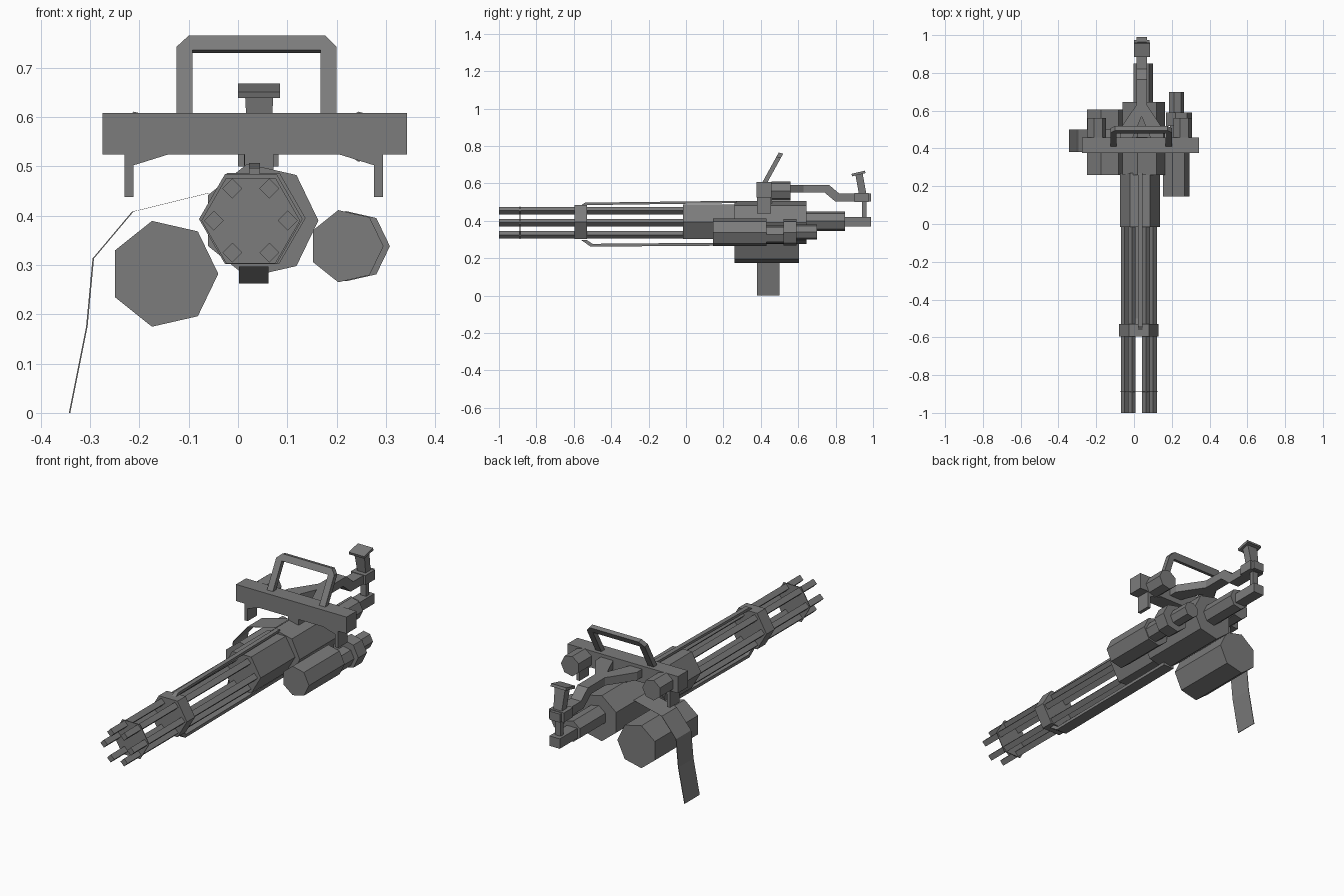
import bpy, bmesh, math
from mathutils import Vector

if "Cube" in bpy.data.objects:
    bpy.data.objects.remove(bpy.data.objects["Cube"])

metal = bpy.data.materials.new("gunmetal grey")
metal.use_nodes = True
GREY = (0.2, 0.2, 0.2, 1)
metal.diffuse_color = GREY
metal.node_tree.nodes["Principled BSDF"].inputs["Base Color"].default_value = GREY


def finish(name, bm):
    bmesh.ops.recalc_face_normals(bm, faces=bm.faces)
    mesh = bpy.data.meshes.new(name)
    bm.to_mesh(mesh)
    bm.free()
    mesh.materials.append(metal)
    obj = bpy.data.objects.new(name, mesh)
    bpy.context.collection.objects.link(obj)
    return obj


def prism(name, points, offset):
    """Extrude a flat outline along an offset vector."""
    bm = bmesh.new()
    face = bm.faces.new([bm.verts.new(p) for p in points])
    side = bmesh.ops.extrude_face_region(bm, geom=[face], use_keep_orig=True)["geom"]
    bmesh.ops.translate(bm, vec=Vector(offset),
                        verts=[v for v in side if isinstance(v, bmesh.types.BMVert)])
    return finish(name, bm)


def tube(name, x, z, r, y0, y1, sides=7):
    """Faceted cylinder along y with a corner pointing to +x."""
    turns = [math.tau * i / sides for i in range(sides)]
    ring = [(x + r * math.cos(a), y0, z + r * math.sin(a)) for a in turns]
    return prism(name, ring, (0, y1 - y0, 0))


def box(name, x0, x1, y0, y1, z0, z1):
    return prism(name, [(x0, y0, z0), (x1, y0, z0), (x1, y0, z1), (x0, y0, z1)],
                 (0, y1 - y0, 0))


def side_plate(name, outline, x0, x1):
    return prism(name, [(x0, y, z) for y, z in outline], (x1 - x0, 0, 0))


def front_plate(name, outline, y0, y1):
    return prism(name, [(x, y0, z) for x, z in outline], (0, y1 - y0, 0))


# Rotating barrels and their clamps
CX, CZ = 0.026, 0.39
for i in range(6):
    a = math.tau * i / 6
    tube(f"barrel_{i + 1}", CX + 0.075 * math.cos(a), CZ + 0.075 * math.sin(a),
         0.02, -1, 0.02, 4)
tube("muzzle_plate", CX, CZ, 0.1, -0.89, -0.886, 6)
tube("barrel_clamp", CX, CZ + 0.003, 0.105, -0.595, -0.53, 6)

# Receiver
tube("front_housing", 0.031, 0.395, 0.106, -0.015, 0.27, 6)
tube("main_housing", 0.045, 0.39, 0.118, 0.26, 0.645)
tube("rear_motor", 0.047, 0.398, 0.054, 0.645, 0.85)
box("rear_stub", 0.012, 0.07, 0.85, 0.99, 0.37, 0.42)

# Support rails above and below the barrels
side_plate("upper_rail", [(-0.56, 0.484), (-0.54, 0.497), (0.27, 0.507),
                          (0.27, 0.495), (-0.53, 0.484)], 0.022, 0.045)
side_plate("lower_rail", [(-0.56, 0.297), (-0.51, 0.262), (0.3, 0.268),
                          (0.3, 0.284), (-0.5, 0.277), (-0.53, 0.297)], 0.002, 0.062)

# Side motor
tube("side_motor", 0.22, 0.338, 0.075, 0.145, 0.43)
tube("side_motor_neck", 0.235, 0.327, 0.05, 0.43, 0.52)
tube("side_motor_collar", 0.235, 0.338, 0.073, 0.52, 0.59)
tube("side_motor_tail", 0.222, 0.34, 0.042, 0.59, 0.7)

# Ammunition drum and hanging belt
tube("ammo_drum", -0.15, 0.282, 0.11, 0.26, 0.605)
belt = [(-0.06, 0.446), (-0.215, 0.408), (-0.295, 0.313), (-0.308, 0.175), (-0.343, 0)]
front_plate("ammo_belt", belt + [(x + 0.003, z) for x, z in belt[::-1]], 0.38, 0.5)

# Cross bar with end brackets and rear caps
box("cross_bar", -0.275, 0.343, 0.377, 0.457, 0.524, 0.608)
box("bar_mount", 0.013, 0.072, 0.38, 0.46, 0.49, 0.526)
for label, x, s in (("right", -0.23, 1), ("left", 0.294, -1)):
    front_plate(label + "_bracket",
                [(x, 0.53), (x, 0.438), (x + s * 0.018, 0.438), (x + s * 0.018, 0.502),
                 (x + s * 0.095, 0.526), (x + s * 0.095, 0.53)], 0.38, 0.455)
tube("right_bar_cap", -0.2, 0.56, 0.052, 0.457, 0.56)
tube("left_bar_cap", 0.255, 0.56, 0.052, 0.457, 0.56)

# Leaning carry handle
handle = [(-0.125, 0.6), (-0.125, 0.742), (-0.1, 0.765), (0.177, 0.765), (0.2, 0.742),
          (0.2, 0.6), (0.167, 0.6), (0.167, 0.736), (-0.092, 0.736), (-0.092, 0.6)]
prism("carry_handle", [(x, 0.405 + 0.55 * (z - 0.6), z) for x, z in handle],
      (0, 0.024, -0.006))

# Forked rear arm and trigger grip
for label, s in (("right", -1), ("left", 1)):
    prism(label + "_fork", [(0.04 + s * dx, y, 0.552) for dx, y in
                            ((0.05, 0.45), (0.115, 0.45), (0.115, 0.5),
                             (0.028, 0.63), (0, 0.63), (0, 0.57))], (0, 0, 0.04))
side_plate("rear_arm", [(0.6, 0.552), (0.74, 0.552), (0.8, 0.502), (0.99, 0.502),
                        (0.99, 0.545), (0.82, 0.545), (0.765, 0.592), (0.6, 0.592)],
           0.012, 0.07)
box("arm_end_block", 0, 0.082, 0.9, 0.975, 0.5, 0.548)
box("trigger_post", 0.025, 0.057, 0.942, 0.965, 0.41, 0.505)

# Flared grip with a tilted cap
prism("grip_post", [(0.02, 0.925, 0.54), (0.066, 0.925, 0.54),
                    (0.072, 0.905, 0.65), (0.014, 0.905, 0.65)], (0, 0.04, 0))
side_plate("grip_cap", [(0.888, 0.638), (0.96, 0.655), (0.956, 0.668), (0.884, 0.651)],
           0, 0.085)
